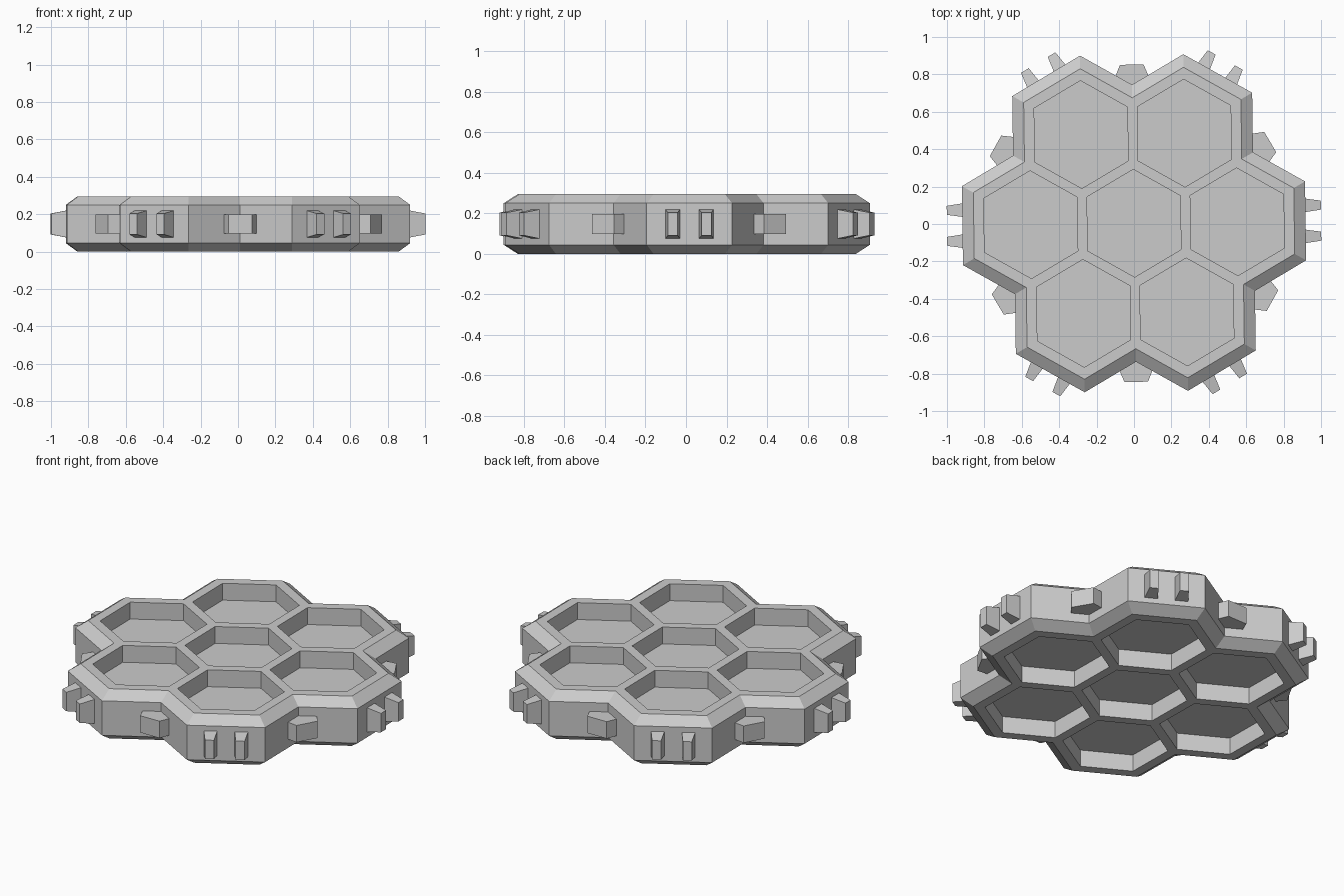
import bpy
import bmesh
from math import cos, sin, radians, sqrt
from mathutils import Matrix, Vector

if "Cube" in bpy.data.objects:
    bpy.data.objects.remove(bpy.data.objects["Cube"], do_unlink=True)

PITCH = 0.552        # distance between cell centres
OUTER_R = 0.422      # hexagon radius at the side walls
RIM_R = 0.352        # hexagon radius at the top and bottom edge
CELL_R = 0.288       # pocket radius
HEIGHT = 0.295
CHAMFER = 0.045
POCKET = 0.1
MID = HEIGHT / 2
TURN = radians(0.8)
PLACE = Matrix.Translation((0, 0.004, 0)) @ Matrix.Rotation(TURN, 4, "Z")

grey = bpy.data.materials.new("light_grey")
grey.use_nodes = True
colour = (0.6, 0.6, 0.6, 1)
grey.diffuse_color = colour
grey.node_tree.nodes["Principled BSDF"].inputs["Base Color"].default_value = colour


def polar(radius, degrees):
    return Vector((radius * cos(radians(degrees)), radius * sin(radians(degrees))))


def loft(bm, rings):
    """Close a stack of matching 3D rings into a solid."""
    loops = [[bm.verts.new(p) for p in ring] for ring in rings]
    n = len(loops[0])
    for low, high in zip(loops, loops[1:]):
        for i in range(n):
            j = (i + 1) % n
            bm.faces.new((low[i], low[j], high[j], high[i]))
    bm.faces.new(loops[0][::-1])
    bm.faces.new(loops[-1])


def finish(name, bm, turn=0):
    bmesh.ops.recalc_face_normals(bm, faces=bm.faces[:])
    bm.transform(PLACE @ Matrix.Rotation(radians(turn), 4, "Z"))
    mesh = bpy.data.meshes.new(name)
    bm.to_mesh(mesh)
    bm.free()
    mesh.materials.append(grey)
    obj = bpy.data.objects.new(name, mesh)
    bpy.context.collection.objects.link(obj)
    return obj


def outline(radius, z):
    """Outer contour of six hexagons around a centre one."""
    notch = PITCH / sqrt(3) + radius
    points = []
    for a in range(0, 360, 60):
        centre = polar(PITCH, a)
        points += [centre + polar(radius, a - 30), centre + polar(radius, a + 30),
                   polar(notch, a + 30)]
    return [(p.x, p.y, z) for p in points]


# Chamfered honeycomb body
bm = bmesh.new()
loft(bm, [outline(RIM_R, 0), outline(OUTER_R, CHAMFER),
          outline(OUTER_R, HEIGHT - CHAMFER), outline(RIM_R, HEIGHT)])
body = finish("honeycomb_body", bm)

# Hexagonal pockets, cut from the top and the bottom
bm = bmesh.new()
centres = [Vector((0, 0))] + [polar(PITCH, a) for a in range(0, 360, 60)]
for c in centres:
    corners = [c + polar(CELL_R, a) for a in range(30, 390, 60)]
    for low, high in ((-0.1, POCKET), (HEIGHT - POCKET, HEIGHT + 0.1)):
        loft(bm, [[(p.x, p.y, z) for p in corners] for z in (low, high)])
cutter = finish("pocket_cutter", bm)
cutter.hide_render = True
cut = body.modifiers.new("pockets", "BOOLEAN")
cut.operation = "DIFFERENCE"
cut.solver = "EXACT"
cut.object = cutter
bpy.context.view_layer.objects.active = body
bpy.ops.object.modifier_apply(modifier=cut.name)
bpy.data.objects.remove(cutter, do_unlink=True)


def peg_ring(x, y, half_width, half_height):
    return [(x, y + half_width * sy, MID + half_height * sz)
            for sy, sz in ((-1, -1), (1, -1), (1, 1), (-1, 1))]


for k in range(6):
    # Pair of tapered pegs on each outermost wall
    for side, y in (("a", -0.083), ("b", 0.083)):
        bm = bmesh.new()
        loft(bm, [peg_ring(0.9, y, 0.036, 0.072), peg_ring(0.917, y, 0.036, 0.072),
                  peg_ring(1.0, y, 0.024, 0.056)])
        finish(f"connector_peg_{k + 1}{side}", bm, 60 * k)

    # Tapered block in each notch
    bm = bmesh.new()
    loft(bm, [peg_ring(0.7, 0, 0.088, 0.05), peg_ring(0.788, 0, 0.088, 0.05),
              peg_ring(0.848, 0, 0.063, 0.05)])
    finish(f"notch_block_{k + 1}", bm, 60 * k + 30)
